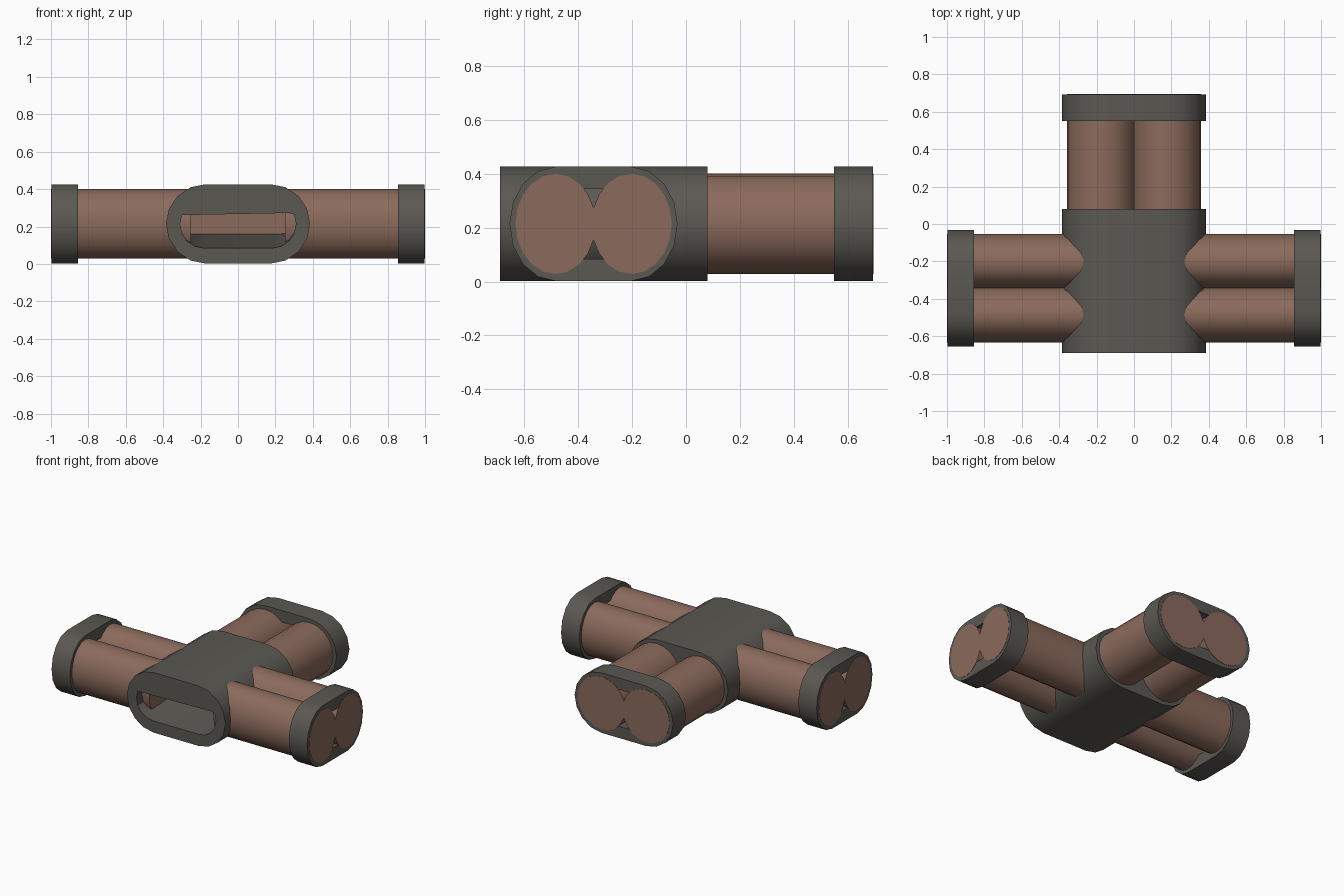
import bpy, bmesh
from math import sin, cos, pi, radians

cube = bpy.data.objects.get("Cube")
if cube:
    bpy.data.objects.remove(cube)

MID = 0.214          # height of every tube axis
SIDE_Y = -0.343      # y of the side branches
SQUEEZE = 0.81       # side branches are narrower than the back one


def material(name, rgb):
    m = bpy.data.materials.new(name)
    m.use_nodes = True
    m.diffuse_color = (*rgb, 1)
    m.node_tree.nodes["Principled BSDF"].inputs["Base Color"].default_value = (*rgb, 1)
    return m


GREY = material("dark grey", (0.105, 0.098, 0.086))
BROWN = material("copper brown", (0.26, 0.145, 0.107))


def stadium(half_width, radius, steps=8):
    """Rounded slot outline as (u, z) points."""
    pts = []
    for side in (1, -1):
        for i in range(steps + 1):
            a = -pi / 2 + pi * i / steps
            pts.append((side * (half_width - radius + radius * cos(a)),
                        MID + side * radius * sin(a)))
    return pts


def ellipse(cx, rx, rz, sides=20):
    return [(cx + rx * cos(2 * pi * i / sides), MID + rz * sin(2 * pi * i / sides))
            for i in range(sides)]


def along_y(u, v, z):
    return (u, v, z)


def along_side(sign):
    return lambda u, v, z: (sign * v, SIDE_Y + u * SQUEEZE, z)


def loft(name, sections, place, mat, closed=False):
    """Bridge (outline, distance) sections; closed joins the last to the first."""
    bm = bmesh.new()
    rings = [[bm.verts.new(place(u, v, z)) for u, z in pts] for pts, v in sections]
    pairs = list(zip(rings, rings[1:]))
    if closed:
        pairs.append((rings[-1], rings[0]))
    else:
        bm.faces.new(rings[0])
        bm.faces.new(rings[-1])
    for a, b in pairs:
        for i in range(len(a)):
            j = (i + 1) % len(a)
            bm.faces.new((a[i], a[j], b[j], b[i]))
    bmesh.ops.recalc_face_normals(bm, faces=bm.faces)
    me = bpy.data.meshes.new(name)
    bm.to_mesh(me)
    bm.free()
    me.materials.append(mat)
    ob = bpy.data.objects.new(name, me)
    bpy.context.collection.objects.link(ob)
    bpy.ops.object.select_all(action="DESELECT")
    ob.select_set(True)
    bpy.context.view_layer.objects.active = ob
    bpy.ops.object.shade_smooth_by_angle(angle=radians(35))
    return ob


OUTER = stadium(0.385, 0.212)
INNER = stadium(0.31, 0.13)

# Central body with a flat-topped slot whose floor rises towards the back
slot_front = [(u, min(z, 0.267 + 0.02 * u)) for u, z in INNER]
slot_back = [(u, max(z, 0.168)) for u, z in slot_front]
loft("junction_body",
     [(slot_back, 0.06), (slot_front, -0.69), (OUTER, -0.69), (OUTER, 0.08)],
     along_y, GREY)


# Each branch: a pair of overlapping tubes held by a slotted collar
def branch(name, place, start, collar, end):
    for label, s in (("a", -1), ("b", 1)):
        loft(f"{name}_tube_{label}",
             [(ellipse(s * 0.174, 0.184, 0.186), v) for v in (start, end)],
             place, BROWN)
    lip = end - 0.002
    loft(f"{name}_collar",
         [(INNER, collar), (INNER, lip), (OUTER, lip), (OUTER, collar)],
         place, GREY, closed=True)


branch("back", along_y, -0.02, 0.55, 0.695)
branch("left", along_side(1), 0.25, 0.855, 1.0)
branch("right", along_side(-1), 0.25, 0.855, 1.0)
